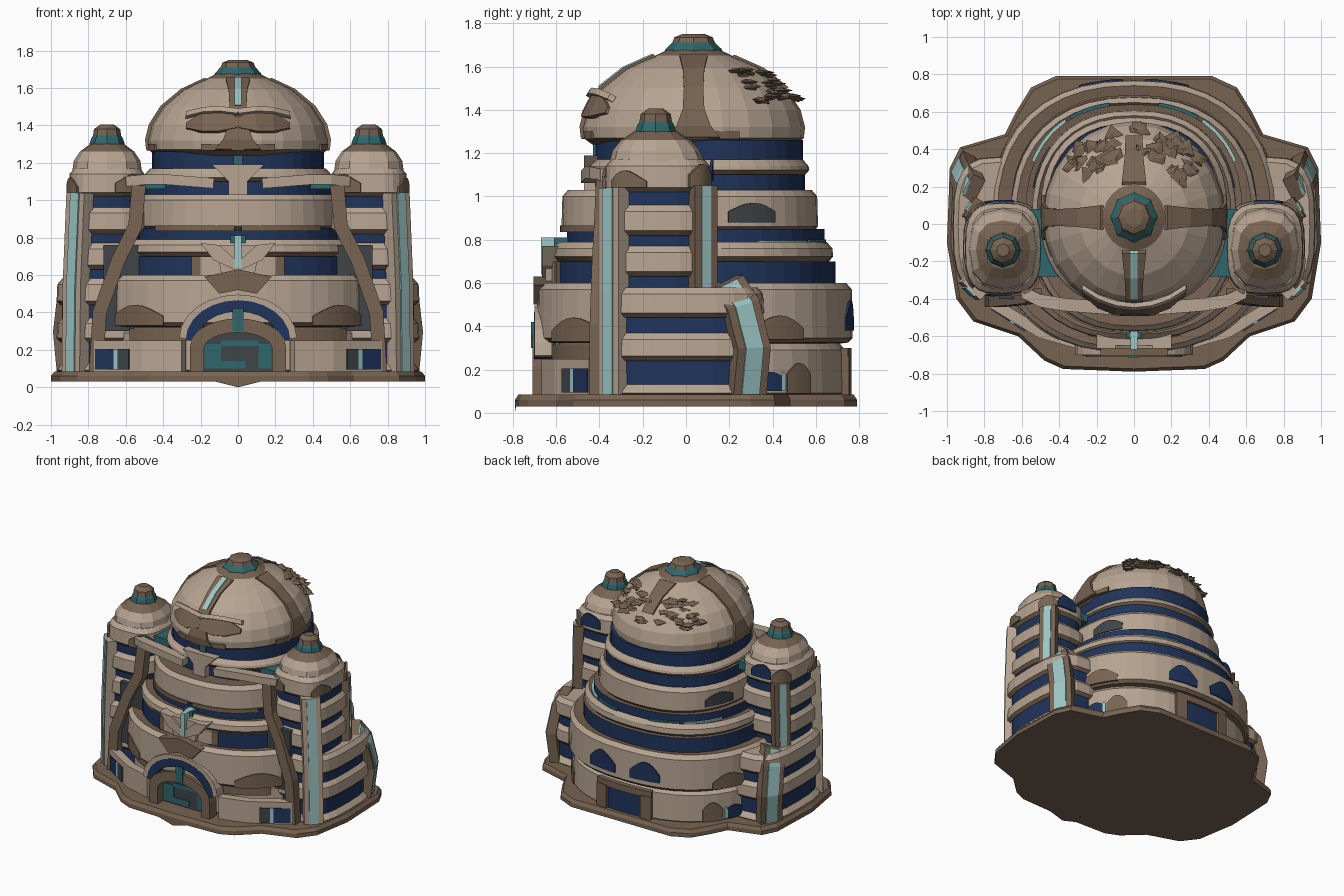
import bpy, bmesh, math, random
from mathutils import Vector

random.seed(4)
if bpy.data.objects.get("Cube"):
    bpy.data.objects.remove(bpy.data.objects["Cube"])

# Palette
COLOURS = {"sandstone": (.47, .37, .285), "brown": (.185, .125, .083), "navy": (.014, .034, .105),
           "teal": (.028, .135, .15), "pale_cyan": (.34, .57, .57), "slate": (.05, .058, .065)}
MATS = []
for label, rgb in COLOURS.items():
    mat = bpy.data.materials.new(label)
    mat.use_nodes = True
    mat.diffuse_color = (*rgb, 1)
    mat.node_tree.nodes["Principled BSDF"].inputs["Base Color"].default_value = (*rgb, 1)
    MATS.append(mat)
SAND, BROWN, NAVY, TEAL, CYAN, SLATE = range(len(MATS))

def build(name, rows, mats):
    """Join equal loops of points into a capped solid; mats colours each gap."""
    mats = [mats] * (len(rows) - 1) if isinstance(mats, int) else mats
    bm = bmesh.new()
    rows = [[bm.verts.new(p) for p in row] for row in rows]
    for a, b, m in zip(rows, rows[1:], mats):
        for i in range(len(a)):
            j = (i + 1) % len(a)
            bm.faces.new((a[i], a[j], b[j], b[i])).material_index = m
    bm.faces.new(rows[0]).material_index = mats[0]
    bm.faces.new(rows[-1]).material_index = mats[-1]
    bmesh.ops.recalc_face_normals(bm, faces=bm.faces)
    me = bpy.data.meshes.new(name)
    bm.to_mesh(me)
    bm.free()
    for m in MATS:
        me.materials.append(m)
    bpy.context.collection.objects.link(bpy.data.objects.new(name, me))

def outline(t, sec, e=1):
    """Point on a superellipse section (centre x, half width, front y, back y)."""
    cx, hx, yf, yb = sec
    c, s = math.cos(t), math.sin(t)
    return (cx + hx * math.copysign(abs(c) ** e, c), (yf + yb) / 2 + (yb - yf) / 2 * math.copysign(abs(s) ** e, s))

def inset(sec, d):
    return (sec[0], sec[1] - d, sec[2] + d, sec[3] - d)

def loft(name, rings, mats, e=1, n=32):
    build(name, [[(*outline(math.tau * i / n, sec, e), z) for i in range(n)] for z, sec in rings], mats)

def banded(name, bands, ledge, e, n):
    """Storeys (z0, z1, section, material): masonry is chamfered, glass is plain."""
    rings, mats = [], []
    for z0, z1, sec, m in bands:
        if rings:
            mats.append(BROWN if m == SAND else ledge)
        if m == SAND:
            rings += [(z0, inset(sec, .02)), (z0 + .022, sec), (z1 - .03, inset(sec, .004)), (z1, inset(sec, .03))]
            mats += [BROWN, SAND, SAND]
        else:
            rings += [(z0, sec), (z1, sec)]
            mats.append(m)
    loft(name, rings, mats, e, n)

def panel(name, a0, a1, z0, z1, sec, m, e=.85, off=.006, rise=0, n=8):
    """Thin plate that follows a section between two angles, with an arched head."""
    rows = []
    for i in range(n + 1):
        t, top = math.radians(a0 + (a1 - a0) * i / n), z1 + rise * math.sin(math.pi * i / n)
        p, q = outline(t, inset(sec, .01), e), outline(t, inset(sec, -off), e)
        rows.append([(*p, z0), (*q, z0), (*q, top), (*p, top)])
    build(name, rows, m)

def sweep(name, pts, widths, depth, normal, m):
    """Flat bar along a path, facing the given normal."""
    pts, d, rows = [Vector(p) for p in pts], Vector(normal).normalized() * depth / 2, []
    for i, p in enumerate(pts):
        tan = pts[min(i + 1, len(pts) - 1)] - pts[max(i - 1, 0)]
        side = tan.cross(d).normalized() * (widths[i] if isinstance(widths, list) else widths) / 2
        rows.append([p + q for q in (side + d, d - side, -side - d, side - d)])
    build(name, rows, m)

def slab(name, poly, y0, y1, m):
    build(name, [[(x, y, z) for x, z in poly] for y in (y0, y1)], m)

def rect(x0, x1, z0, z1):
    return [(x0, z0), (x1, z0), (x1, z1), (x0, z1)]

def arch(r, foot, spring, rise, n=12):
    arc = [(r * math.cos(math.pi * i / n), spring + rise * math.sin(math.pi * i / n)) for i in range(n + 1)]
    return [(r, foot)] + arc + [(-r, foot)]

# Ground plate, dipping slightly at the front
half = [(.12, -.785), (.38, -.775), (.48, -.73), (.62, -.6), (.86, -.52), (.95, -.4), (1, -.1), (.985, .3),
        (.93, .41), (.69, .48), (.63, .6), (.55, .73), (.42, .79)]
ring = [(0, -.79)] + half + [(-x, y) for x, y in reversed(half)]
build("ground_plate", [[(x, y, 0 if x == 0 else .03) for x, y in ring], [(x, y, .06) for x, y in ring],
                       [(x * .98, y * .98, .085) for x, y in ring]], BROWN)

# Tiered main hall
FOOT, BULGE, GLASS, GAP = (0, .74, -.62, .74), (0, .76, -.69, .77), (0, .66, -.61, .69), (0, .58, -.55, .64)
UPPER, NECK = (0, .55, -.575, .61), (0, .46, -.42, .54)
banded("main_hall", [
    (.07, .32, FOOT, SAND), (.325, .60, BULGE, SAND), (.59, .70, GLASS, NAVY), (.70, .79, (0, .66, -.62, .68), SAND),
    (.78, .85, GAP, NAVY), (.84, 1.03, UPPER, SAND), (1.02, 1.10, (0, .5, -.42, .55), NAVY),
    (1.10, 1.17, (0, .5, -.45, .57), SAND), (1.16, 1.26, NECK, NAVY)], BROWN, .85, 40)

# Openings, weathering and streaks, repeated on both flanks
panel("rear_door", 82, 98, .08, .25, FOOT, NAVY, off=.01)
panel("rear_lintel", 76, 104, .25, .3, FOOT, BROWN, off=.025)
for label, a0, a1, z0, z1, sec, m, off, rise in (
        ("rear_door_post", 76, 82, .08, .26, FOOT, BROWN, .03, 0),
        ("rear_window", 71, 87, .38, .44, BULGE, NAVY, .006, .08),
        ("slate_panel", 14, 38, .88, .93, UPPER, SLATE, .006, .04),
        ("flank_window", 20, 30, .1, .17, FOOT, NAVY, .01, .02),
        ("flank_glint", 30, 32, .1, .17, FOOT, CYAN, .01, .02),
        ("flank_stain", 33, 46, .09, .18, FOOT, BROWN, .006, .05),
        ("bulge_stain", 18, 40, .34, .39, BULGE, BROWN, .005, .06),
        ("front_stain", -62, -32, .33, .38, BULGE, BROWN, .005, .06),
        ("front_low_gap", -80, -42, .25, .315, FOOT, BROWN, .008, 0),
        ("front_pier", -89, -76, .6, .7, GLASS, SAND, .012, 0),
        ("window_jamb", -76, -72, .6, .7, GLASS, BROWN, .014, 0),
        ("balcony_lip", -89, -40, .835, .865, UPPER, BROWN, .008, 0),
        ("cyan_streak", 25, 55, .785, .797, GAP, CYAN, .015, 0),
        ("teal_streak", 58, 80, .785, .8, GAP, TEAL, .015, 0)):
    panel("left_" + label, a0, a1, z0, z1, sec, m, off=off, rise=rise)
    panel("right_" + label, 180 - a1, 180 - a0, z0, z1, sec, m, off=off, rise=rise)

# Great dome with ribs, lantern cap and brow ornament
def disc(r):
    return (0, r * .98, .035 - r * 1.04, .035 + r * 1.04)

PROF = [(1.24, .45), (1.27, .49), (1.32, .495), (1.40, .475), (1.5, .41), (1.59, .3), (1.65, .17), (1.68, .11)]
loft("dome", [(z, disc(r)) for z, r in PROF], [BROWN] + [SAND] * 5 + [BROWN], n=24)
loft("dome_cap", [(1.64, disc(.14)), (1.68, disc(.125)), (1.71, disc(.095)), (1.735, disc(.085)), (1.75, disc(.05))],
     [TEAL, TEAL, BROWN, BROWN], n=8)
for a, first in ((0, 1), (90, 4), (180, 1), (270, 1)):
    t = math.radians(a)
    out = (math.cos(t), math.sin(t), .5)
    path = [(*outline(t, disc(r + .003)), z) for z, r in PROF[first:-1]]
    sweep("dome_rib", path, [.24, .16, .1, .09, .1, .13][first - 1:], .02, out, BROWN)
    if first == 1:
        panel("dome_rim_stain", a - 24, a + 24, 1.265, 1.3, disc(.495), BROWN, 1, .004)
sweep("dome_stripe", [(x, y - .006, z + .006) for x, y, z in path[3:]], .04, .014, out, CYAN)
for s in (1, -1):
    pts = [(*outline(math.radians(270 + s * k), disc(.472)), 1.41 + h)
           for k, h in ((0, 0), (12, .012), (24, .008), (37, -.015))]
    sweep("brow_ornament", pts, [.06, .13, .12, .03], .025, (0, -1, .5), BROWN)
    sweep("brow_fold", [(x, y + .014, z + .06) for x, y, z in pts], .03, .03, (0, -1, .6), SAND)

# Broken masonry on the back of the dome
for i in range(60):
    t, k, spin = math.radians(random.uniform(35, 145)), random.random(), random.uniform(0, 3)
    mid = Vector((*outline(t, disc(.465 - .17 * k)), 1.44 + .15 * k))
    build("dome_rubble", [[mid + Vector((math.cos(spin + j * 1.6), math.sin(spin + j * 1.6), h * .4))
                           * w * random.uniform(.5, 1.2) for j in range(4)]
                          for h, w in ((-1, .03), (0, .06), (1, .025))], BROWN)

# Entrance: nested arches around a recessed door
for label, r, foot, rise, y, w, m in (("outer_arch", .29, .26, .21, -.66, .05, SAND), ("fan_light", .25, .25, .185, -.662, .06, NAVY),
                                      ("entrance_arch", .22, .08, .12, -.67, .075, BROWN)):
    sweep(label, [(x, y, z) for x, z in arch(r, foot, max(foot, .21), rise)], w, .08, (0, -1, 0), m)
slab("door_panel", arch(.2, .08, .21, .1), -.645, -.5, SLATE)
for x0, x1, z0, z1 in ((-.18, -.09, .1, .23), (.11, .18, .1, .23), (-.09, .04, .1, .14), (-.09, .11, .22, .25)):
    slab("door_inlay", rect(x0, x1, z0, z1), -.651, -.64, TEAL)

# Crest above the entrance and gallery column
for label, poly, y0, y1, m in (
        ("keystone", rect(-.03, .03, .3, .42), -.715, -.6, TEAL),
        ("crest_block", [(-.08, .56), (.08, .56), (.12, .76), (-.12, .76)], -.65, -.5, SAND),
        ("crest_brow", [(0, .62), (.13, .68), (.2, .77), (.1, .76), (0, .67), (-.1, .76), (-.2, .77), (-.13, .68)], -.665, -.55, SAND),
        ("crest_wings", [(0, .52), (.1, .5), (.18, .59), (0, .63), (-.18, .59), (-.1, .5)], -.705, -.6, BROWN),
        ("crest_stripe", rect(-.018, .018, .64, .81), -.67, -.53, CYAN),
        ("crest_inlay", rect(-.04, .04, .77, .81), -.61, -.53, TEAL),
        ("gallery_column", [(-.05, 1), (.05, 1), (.05, 1.1), (.14, 1.19), (-.14, 1.19), (-.05, 1.1)], -.47, -.38, SAND),
        ("gallery_inlay", rect(-.025, .025, 1.17, 1.24), -.43, -.38, TEAL)):
    slab(label, poly, y0, y1, m)

# Side wings, towers and framing, mirrored
for s, side in ((1, "left_"), (-1, "right_")):
    def mx(*pts):
        return [(s * x, y, z) for x, y, z in pts]

    wing, shaft = (s * .72, .25, -.39, .36), (s * .70, .215, -.385, .125)
    wing_in, shaft_in = inset(wing, .03), inset(shaft, .03)
    banded(side + "tower", [
        (.07, .13, wing, SAND), (.12, .25, wing_in, NAVY), (.24, .37, wing, SAND), (.36, .45, wing_in, NAVY),
        (.44, .58, wing, SAND), (.57, .64, shaft_in, NAVY), (.63, .77, shaft, SAND), (.76, .83, shaft_in, NAVY),
        (.82, .96, shaft, SAND), (.95, 1.03, shaft_in, NAVY), (1.02, 1.17, inset(shaft, .01), SAND)], SAND, .65, 24)
    loft(side + "tower_roof", [(z, (s * .7, hx, yf, yb)) for z, hx, yf, yb in (
        (1.13, .19, -.36, .1), (1.21, .178, -.34, .065), (1.26, .145, -.3, .02), (1.3, .09, -.24, -.04))],
        [SAND, SAND, BROWN], .8, 12)
    loft(side + "tower_finial", [(z, (s * .7, r, -.14 - r, -.14 + r)) for z, r in (
        (1.28, .1), (1.33, .085), (1.345, .075), (1.38, .07), (1.405, .035))], [TEAL, TEAL, BROWN, BROWN], n=8)
    # Tower weathering
    for label, a0, a1, z0, z1, m in (("rear_stain", 25, 70, 1.04, 1.1, BROWN), ("rear_opening", 72, 98, 1.07, 1.12, NAVY),
                                     ("front_stain", -150, -95, 1.04, 1.09, BROWN), ("edge_stain", -50, -5, 1.04, 1.07, BROWN)):
        a0, a1 = (a0, a1) if s > 0 else (180 - a1, 180 - a0)
        panel(side + label, a0, a1, z0, z1, shaft, m, .65, .003, .05)
    # Pilasters with pale stripes
    for label, pts, nrm, w, m in (
            ("front", mx((.87, -.335, .08), (.865, -.335, .55), (.845, -.335, 1.04)), (s, -1, 0), .085, SAND),
            ("rear", mx((.86, .075, .55), (.85, .075, 1.05)), (s, .6, 0), .07, BROWN),
            ("low", mx((.9, .28, .08), (.92, .3, .3), (.9, .25, .5), (.86, .18, .6)), (s, .5, 0), .12, BROWN)):
        n = Vector(nrm).normalized()
        sweep(side + label + "_pilaster", pts, w + .05, .07, nrm, m)
        sweep(side + label + "_stripe", [Vector(p) + n * .035 for p in pts], w * .75, .016, nrm, CYAN)
    # Front buttress, gallery ledge, shadowed recess and roof bridge
    sweep(side + "buttress", mx((.76, -.41, .08), (.74, -.41, .4), (.64, -.4, .68), (.55, -.39, .86), (.53, -.38, 1.08)),
          .075, .07, (0, -1, 0), BROWN)
    sweep(side + "gallery_ledge", mx((.6, -.36, 1.1), (.5, -.41, 1.11), (.38, -.43, 1.11), (.13, -.45, 1.09)),
          .055, .07, (0, -1, 0), SAND)
    slab(side + "recess", rect(s * .45, s * .72, .3, .76), -.4, -.2, SLATE)
    slab(side + "bridge", rect(s * .35, s * .6, 1.06, 1.12), -.28, .08, TEAL)
    # Low wall with a small glazed opening
    sweep(side + "low_wall", mx((.29, -.64, .165), (.5, -.58, .165), (.76, -.42, .165)), .17, .06, (s * .4, -1, 0), SAND)
    for label, x0, x1, m in (("low_window", .58, .64, SLATE), ("glint", .64, .66, CYAN), ("low_side_window", .66, .76, NAVY)):
        pts = mx(*((x, -.568 + (x - .58) * .66, .15) for x in (x0, x1)))
        sweep(side + label, pts, .11, .018, (s * .55, -.8, 0), m)
